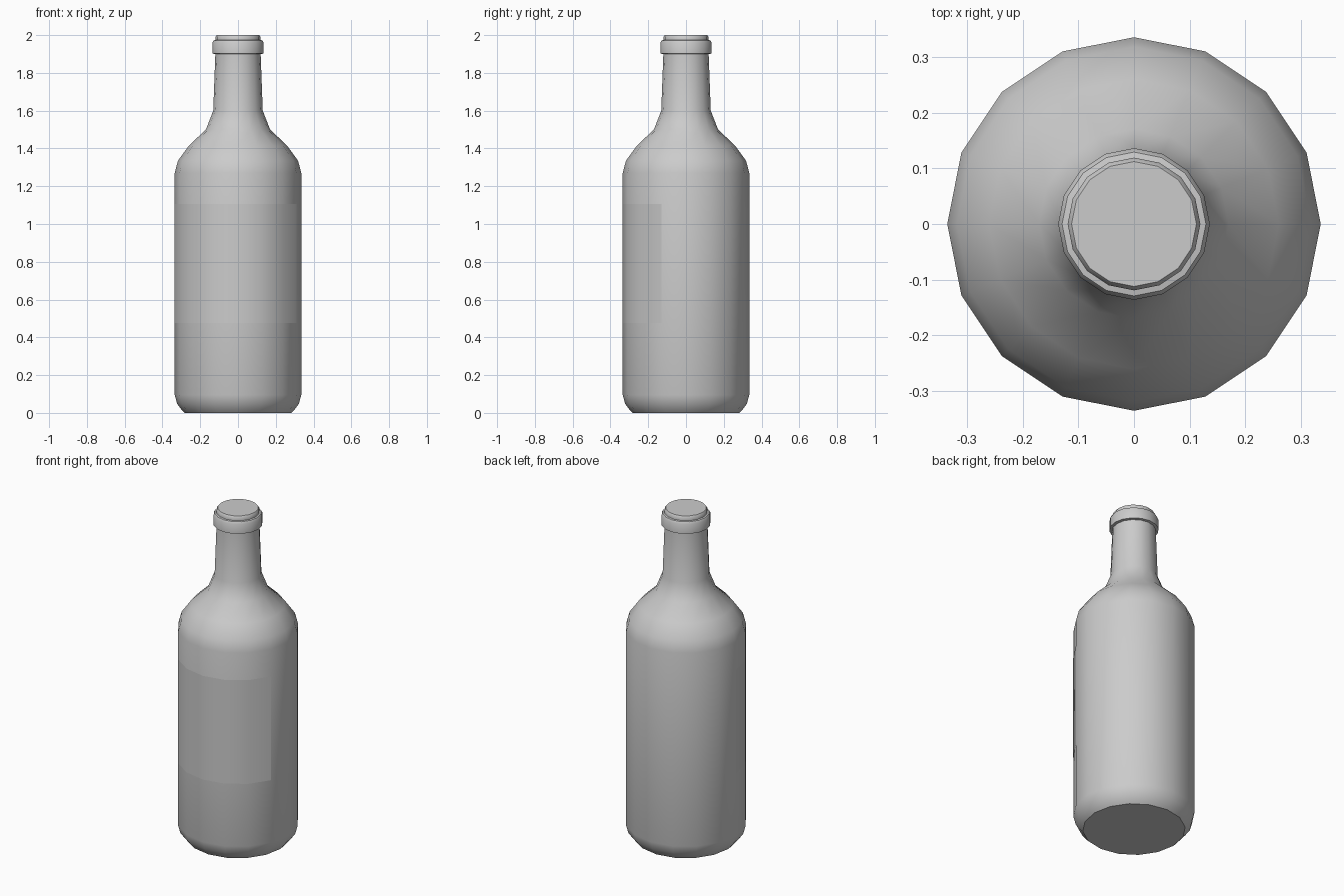
import bpy, bmesh
from math import cos, sin, radians

if "Cube" in bpy.data.objects:
    bpy.data.objects.remove(bpy.data.objects["Cube"])

SIDES = 16


def lathe(name, profile, first=0, count=SIDES, smooth=30):
    """Sweep (radius, height) points around z; full turns get capped ends."""
    full = count == SIDES
    bm = bmesh.new()
    rings = []
    for r, z in profile:
        ring = []
        for i in range(count if full else count + 1):
            a = radians(360 / SIDES * (first + i))
            ring.append(bm.verts.new((r * cos(a), r * sin(a), z)))
        rings.append(ring)
    for low, high in zip(rings, rings[1:]):
        for i in range(count):
            j = (i + 1) % len(low)
            bm.faces.new((low[i], low[j], high[j], high[i]))
    if full:
        bm.faces.new(rings[0][::-1])
        bm.faces.new(rings[-1])
    mesh = bpy.data.meshes.new(name)
    bm.to_mesh(mesh)
    bm.free()
    obj = bpy.data.objects.new(name, mesh)
    bpy.context.collection.objects.link(obj)
    bpy.ops.object.select_all(action='DESELECT')
    obj.select_set(True)
    bpy.context.view_layer.objects.active = obj
    bpy.ops.object.shade_smooth_by_angle(angle=radians(smooth))
    return obj


# Bottle: rounded base, straight body, shoulder, neck, lip ring and stopper top
lathe("bottle", [
    (0.283, 0.0), (0.295, 0.012), (0.322, 0.048), (0.335, 0.095),
    (0.335, 1.27), (0.318, 1.335), (0.26, 1.415), (0.17, 1.5),
    (0.131, 1.6), (0.12, 1.9),
    (0.136, 1.902), (0.136, 1.96), (0.129, 1.972),
    (0.119, 1.974), (0.119, 1.99), (0.112, 2.0),
], smooth=35)

# Label: wraps the front of the body from the left side round to the right
lathe("label", [(0.3362, 0.475), (0.3362, 1.105)], first=8, count=7)
